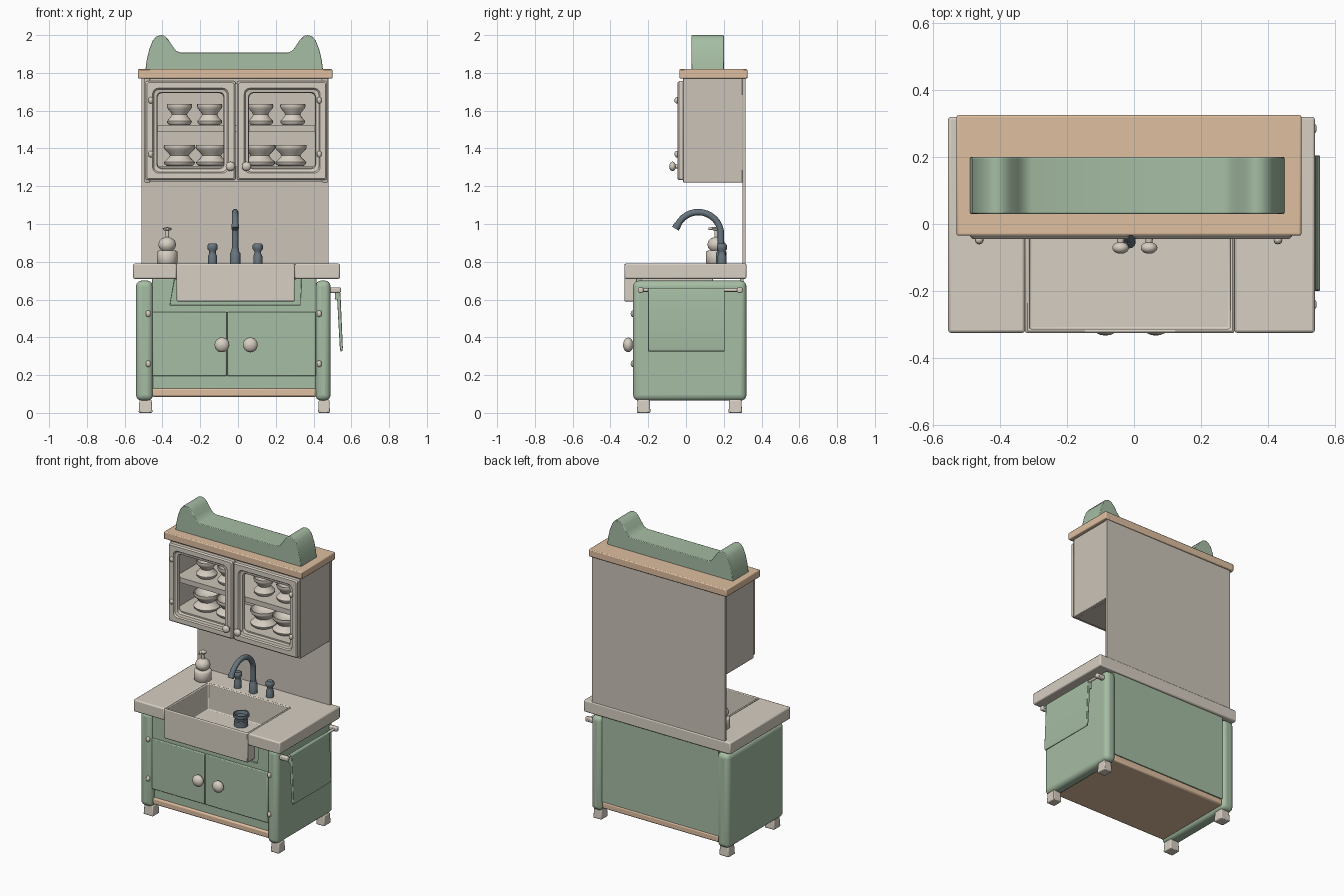
import bpy, bmesh, math
from mathutils import Matrix, Vector

if "Cube" in bpy.data.objects:
    bpy.data.objects.remove(bpy.data.objects["Cube"])


def material(name, rgb):
    m = bpy.data.materials.new(name)
    m.diffuse_color = (*rgb, 1)
    m.use_nodes = True
    m.node_tree.nodes["Principled BSDF"].inputs["Base Color"].default_value = m.diffuse_color
    return m


GREEN = material("sage_paint", (0.38, 0.51, 0.37))
CREAM = material("cream_paint", (0.68, 0.62, 0.54))
WALL = material("warm_panel", (0.60, 0.55, 0.48))
WOOD = material("light_wood", (0.73, 0.52, 0.35))
METAL = material("dark_metal", (0.14, 0.18, 0.21))


def finish(name, bm, mat, bevel=0.0, seg=2, angle=35):
    bmesh.ops.recalc_face_normals(bm, faces=bm.faces)
    me = bpy.data.meshes.new(name)
    bm.to_mesh(me)
    bm.free()
    ob = bpy.data.objects.new(name, me)
    bpy.context.collection.objects.link(ob)
    me.materials.append(mat)
    if bevel:
        mod = ob.modifiers.new("bevel", 'BEVEL')
        mod.width, mod.segments = bevel, seg
        mod.limit_method, mod.angle_limit = 'ANGLE', math.radians(40)
    bpy.ops.object.select_all(action='DESELECT')
    ob.select_set(True)
    bpy.context.view_layer.objects.active = ob
    bpy.ops.object.shade_smooth_by_angle(angle=math.radians(angle))
    return ob


def box(name, x0, x1, y0, y1, z0, z1, mat, bevel=0.0, seg=2, taper=1.0):
    bm = bmesh.new()
    bmesh.ops.create_cube(bm, size=1)
    for v in bm.verts:
        k = taper if v.co.z > 0 else 1
        v.co = ((x0 + x1) / 2 + v.co.x * k * (x1 - x0),
                (y0 + y1) / 2 + v.co.y * k * (y1 - y0),
                z1 if v.co.z > 0 else z0)
    return finish(name, bm, mat, bevel, seg)


def prism(name, pts, axis, a, b, mat, bevel=0.0):
    """Extrude an outline in XZ (axis y) or XY (axis z) from a to b."""
    bm = bmesh.new()
    place = (lambda p: (p[0], a, p[1])) if axis == 'y' else (lambda p: (p[0], p[1], a))
    f = bm.faces.new([bm.verts.new(place(p)) for p in pts])
    g = bmesh.ops.extrude_face_region(bm, geom=[f])
    d = Vector((0, b - a, 0)) if axis == 'y' else Vector((0, 0, b - a))
    bmesh.ops.translate(bm, vec=d, verts=[v for v in g['geom'] if isinstance(v, bmesh.types.BMVert)])
    return finish(name, bm, mat, bevel)


def lathe(name, prof, loc, mat, axis='z', n=24):
    """Revolve (radius, height) points; axis 'front' points the height to -y."""
    bm = bmesh.new()
    rings = [[bm.verts.new((r * math.cos(2 * math.pi * i / n), r * math.sin(2 * math.pi * i / n), h))
              for i in range(n)] for r, h in prof]
    for p, q in zip(rings, rings[1:]):
        for i in range(n):
            bm.faces.new((p[i], p[(i + 1) % n], q[(i + 1) % n], q[i]))
    bm.faces.new(rings[0])
    bm.faces.new(rings[-1])
    if axis == 'front':
        bm.transform(Matrix.Rotation(math.pi / 2, 4, 'X'))
    bm.transform(Matrix.Translation(loc))
    return finish(name, bm, mat, angle=45)


def tube(name, pts, r, mat):
    cu = bpy.data.curves.new(name, 'CURVE')
    cu.dimensions, cu.bevel_depth, cu.bevel_resolution, cu.use_fill_caps = '3D', r, 4, True
    sp = cu.splines.new('POLY')
    sp.points.add(len(pts) - 1)
    for p, c in zip(sp.points, pts):
        p.co = (*c, 1)
    cu.materials.append(mat)
    ob = bpy.data.objects.new(name, cu)
    bpy.context.collection.objects.link(ob)
    return ob


def door_frame(name, x0, x1, z0, z1, mat):
    """Picture-frame door with a rounded opening, lofted from nested loops."""
    bm = bmesh.new()

    def loop(inset, r, y):
        out = []
        for cx, cz, a0 in ((x1 - inset - r, z1 - inset - r, 0), (x0 + inset + r, z1 - inset - r, 90),
                           (x0 + inset + r, z0 + inset + r, 180), (x1 - inset - r, z0 + inset + r, 270)):
            for i in range(6):
                a = math.radians(a0 + 18 * i)
                out.append(bm.verts.new((cx + r * math.cos(a), y, cz + r * math.sin(a))))
        return out
    loops = [loop(*p) for p in ((0, .012, -.012), (0, .012, -.037), (.008, .012, -.045), (.038, .03, -.045),
                                (.044, .03, -.036), (.06, .025, -.032), (.064, .025, -.012))]
    n = len(loops[0])
    for p, q in zip(loops, loops[1:] + loops[:1]):
        for i in range(n):
            bm.faces.new((p[i], p[(i + 1) % n], q[(i + 1) % n], q[i]))
    return finish(name, bm, mat)


def knob(name, x, y, z, r):
    prof = [(r * .45, 0), (r * .4, r * .45)]
    prof += [(r * math.sin(t), r * (1.05 - .7 * math.cos(t)))
             for t in (math.radians(a) for a in range(25, 180, 22))]
    prof.append((r * .04, r * 1.75))
    lathe(name, prof, (x, y, z), CREAM, 'front')


def hinge(name, x, y, z, mat):
    lathe(name, [(.004, -.017), (.011, -.011), (.013, 0), (.011, .011), (.004, .017)], (x, y, z), mat, n=12)


# Lower cabinet: sides, feet, floor, back
for side, a, b in (("left", -.54, -.45), ("right", .41, .49)):
    box(side + "_side", a, b, -.28, .32, .065, .70, GREEN, .03, 4)
    for end, y in (("front", -.26), ("back", .225)):
        box(f"{end}_{side}_foot", a + .014, b - .003, y, y + .072, 0, .07, CREAM, .006, 2, .88)
box("floor_board", -.455, .415, -.262, .305, .085, .13, WOOD, .01)
box("lower_back", -.455, .415, .285, .305, .13, .71, GREEN)
box("kick_panel", -.455, .415, -.25, -.235, .13, .60, GREEN)

# Face frame stepped around the sink
prism("inner_face", [(-.455, .5), (.415, .5), (.415, .71), (.297, .71), (.297, .60), (-.322, .60),
                     (-.322, .71), (-.455, .71)], 'y', -.25, -.235, GREEN)
prism("outer_face", [(-.455, .53), (.415, .53), (.415, .71), (.335, .71), (.33, .57), (-.36, .57),
                     (-.335, .71), (-.455, .71)], 'y', -.264, -.248, GREEN, .003)

# Lower doors, knobs, hinges
box("left_lower_door", -.452, -.06, -.275, -.25, .195, .535, GREEN, .005)
box("right_lower_door", -.055, .412, -.275, -.25, .195, .535, GREEN, .005)
for s, xk, xh in (("left", -.085, -.475), ("right", .065, .43)):
    knob(s + "_lower_knob", xk, -.265, .36, .039)
    for i, z in enumerate((.26, .525)):
        hinge(f"{s}_lower_hinge_{i}", xh, -.28, z, CREAM)

# Counter with a bay for the sink
prism("counter", [(-.555, -.325), (-.325, -.325), (-.325, .14), (.30, .14), (.30, -.325), (.54, -.325),
                  (.54, .32), (-.555, .32)], 'z', .71, .79, CREAM, .008)

# Apron sink: open basin
bm = bmesh.new()
bmesh.ops.create_cube(bm, size=1)
for v in bm.verts:
    v.co = (-.0125 + v.co.x * .625, -.092 + v.co.y * .468, .69 + v.co.z * .2)
top = max(bm.faces, key=lambda f: f.calc_center_median().z)
bmesh.ops.inset_region(bm, faces=[top], thickness=.018)
g = bmesh.ops.extrude_face_region(bm, geom=[top])
bmesh.ops.delete(bm, geom=[top], context='FACES_ONLY')
for v in g['geom']:
    if isinstance(v, bmesh.types.BMVert):
        v.co.z = .615
finish("sink", bm, CREAM, .007)
lathe("drain_cup", [(.038, 0), (.043, .004), (.043, .04), (.037, .045), (.04, .06), (.05, .066), (.05, .085),
                    (.042, .085), (.036, .065)], (-.015, .055, .612), METAL)

# Faucet and tap handles
lathe("faucet_base", [(.027, 0), (.027, .055), (.021, .065), (.02, .08)], (-.015, .185, .79), METAL)
arc = [(-.015, .065 + .12 * math.cos(math.radians(a)), .945 + .118 * math.sin(math.radians(a)))
       for a in range(0, 166, 11)]
tube("faucet_pipe", [(-.015, .185, .85)] + arc, .017, METAL)
tube("faucet_tip", [arc[-2], (-.015, -.056, .965 + .01)], .02, METAL)
for s, x in (("left", -.135), ("right", .105)):
    lathe(s + "_tap", [(.024, 0), (.024, .04), (.018, .052), (.018, .066), (.027, .078), (.027, .098),
                       (.02, .106)], (x, .19, .79), METAL)

# Soap dispenser
lathe("soap_bottle", [(.05, 0), (.055, .006), (.055, .062), (.05, .068), (.03, .07), (.042, .082), (.047, .1),
                      (.042, .12), (.026, .135), (.01, .14), (.009, .175), (.022, .178), (.024, .186),
                      (.015, .192)], (-.375, .16, .79), CREAM)
tube("soap_spout", [(-.375, .16, .977), (-.375, .12, .975)], .007, CREAM)

# Towel rail and hanging towel on the right side
tube("towel_rail", [(.525, -.255, .65), (.525, .30, .65)], .009, CREAM)
for i, y in enumerate((-.24, .285)):
    box(f"rail_bracket_{i}", .48, .545, y - .014, y + .014, .635, .665, CREAM, .007)
bm = bmesh.new()
sect = [(.512, .60), (.514, .645), (.52, .66), (.53, .663), (.539, .655), (.543, .62), (.555, .345),
        (.552, .327), (.543, .325), (.539, .345), (.525, .60)]
face = bm.faces.new([bm.verts.new((x, -.2, z)) for x, z in sect])
g = bmesh.ops.extrude_face_region(bm, geom=[face])
bmesh.ops.translate(bm, vec=(0, .405, 0), verts=[v for v in g['geom'] if isinstance(v, bmesh.types.BMVert)])
finish("towel", bm, GREEN, .003)

# Back panel and upper cabinet carcass
box("back_panel", -.51, .48, .298, .315, .78, 1.78, WALL)
for s, a, b in (("left", -.495, -.465), ("right", .445, .475)):
    box(s + "_upper_side", a, b, -.015, .30, 1.22, 1.775, WALL, .004)
box("upper_bottom", -.48, .46, -.013, .30, 1.222, 1.305, WALL)
box("upper_top", -.48, .46, -.013, .30, 1.74, 1.775, WALL)
box("upper_shelf", -.48, .46, .0, .30, 1.488, 1.522, WALL)

# Upper doors, knobs, hinges
for s, a, b, xk, xh in (("left", -.49, -.013, -.04, -.462), ("right", -.005, .472, .045, .43)):
    door_frame(s + "_upper_door", a, b, 1.232, 1.757, CREAM)
    knob(s + "_upper_knob", xk, -.045, 1.305, .025)
    for i, z in enumerate((1.37, 1.655)):
        hinge(f"{s}_upper_hinge_{i}", xh, -.048, z, CREAM)

# Stacked bowls on both levels
for row, z, k, xs in (("upper", 1.522, .8, (-.31, -.15, .12, .29)), ("lower", 1.305, 1, (-.31, -.14, .115, .28))):
    for i, x in enumerate(xs):
        lathe(f"{row}_bowls_{i}", [(r * k, h) for r, h in (
            (.066, 0), (.08, .012), (.082, .022), (.06, .042), (.05, .056), (.056, .066), (.078, .088),
            (.084, .1), (.082, .112), (.076, .112), (.065, .092), (.03, .078))], (x, .11, z + .001), CREAM)

# Wooden top and scalloped crest
box("wood_top", -.53, .50, -.035, .325, 1.77, 1.82, WOOD, .006)
half = [(.47, 1.815), (.463, 1.87), (.45, 1.925), (.432, 1.97), (.413, 1.993), (.39, 2.0), (.37, 1.996),
        (.348, 1.975), (.325, 1.94), (.307, 1.917), (.285, 1.908)]
crest = [(x - .02, z) for x, z in half] + [(-x - .02, z) for x, z in reversed(half)]
prism("crest", crest, 'y', .03, .20, GREEN, .004)
